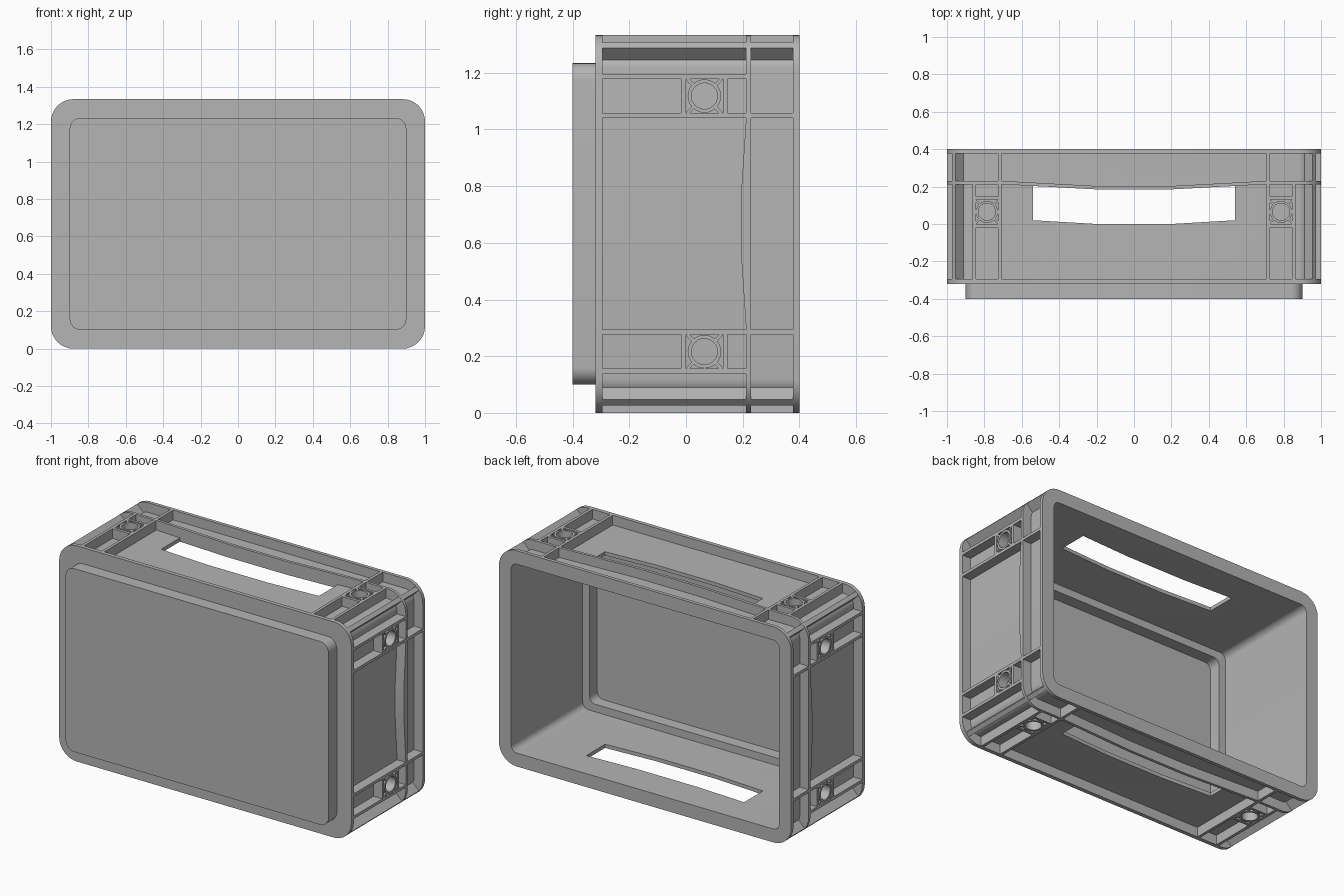
import bpy, bmesh, math
from mathutils import Matrix, Vector

if "Cube" in bpy.data.objects:
    bpy.data.objects.remove(bpy.data.objects["Cube"], do_unlink=True)

HX, HZ = 1.0, 0.667          # half width and half height
DEPTH = 0.06                 # how far the wall sits behind the rib tops
CORNER = 0.12                # outer corner radius
FRONT, BACK = -0.295, 0.378  # inner faces of the two flanges

grey = bpy.data.materials.new("grey plastic")
grey.use_nodes = True
COLOUR = (0.46, 0.46, 0.46, 1)
grey.diffuse_color = COLOUR
grey.node_tree.nodes["Principled BSDF"].inputs["Base Color"].default_value = COLOUR


def make(name, bm):
    bmesh.ops.recalc_face_normals(bm, faces=bm.faces[:])
    mesh = bpy.data.meshes.new(name)
    bm.to_mesh(mesh)
    bm.free()
    mesh.materials.append(grey)
    ob = bpy.data.objects.new(name, mesh)
    bpy.context.collection.objects.link(ob)
    return ob


def smooth(ob):
    bpy.ops.object.select_all(action='DESELECT')
    ob.select_set(True)
    bpy.context.view_layer.objects.active = ob
    bpy.ops.object.shade_smooth_by_angle(angle=math.radians(30))


def loop(inset, radius, y, bows=None):
    """Rounded rectangle; bows gives (outer, inner, dip) for long and short sides."""
    pts, steps = [], 8
    for k in range(4):
        sx, sz = ((1, 1), (-1, 1), (-1, -1), (1, -1))[k]
        cx, cz = sx * (HX - inset - radius), sz * (HZ - inset - radius)
        for i in range(steps + 1):
            a = math.pi / 2 * (k + i / steps)
            pts.append((cx + radius * math.cos(a), y, HZ + cz + radius * math.sin(a)))
        if bows:
            outer, inner, dip = bows[k % 2]
            for u, d in ((outer, 0), (inner, dip), (-inner, dip), (-outer, 0)):
                if k % 2 == 0:
                    pts.append((u * sz, y - d, HZ + sz * (HZ - inset)))
                else:
                    pts.append((sx * (HX - inset), y - d, HZ - u * sx * -1 if sx < 0 else HZ + u))
    return pts


def loft(loops, closed=False):
    bm = bmesh.new()
    rings = [[bm.verts.new(p) for p in pts] for pts in loops]
    n = len(rings[0])
    pairs = list(zip(rings, rings[1:]))
    if closed:
        pairs.append((rings[-1], rings[0]))
    for a, b in pairs:
        for i in range(n):
            j = (i + 1) % n
            bm.faces.new((a[i], a[j], b[j], b[i]))
    if not closed:
        bm.faces.new(rings[0])
        bm.faces.new(rings[-1])
    return bm


def box(bm, lo, hi, mat=Matrix()):
    lo, hi = Vector(lo), Vector(hi)
    size = Matrix.Diagonal((*(hi - lo), 1))
    bmesh.ops.create_cube(bm, size=1, matrix=mat @ Matrix.Translation((lo + hi) / 2) @ size)


def tube(bm, r_in, r_out, z0, z1, mat, n=24):
    rows = [[bm.verts.new(mat @ Vector((r * math.cos(math.tau * i / n),
                                        r * math.sin(math.tau * i / n), z)))
             for i in range(n)]
            for r, z in ((r_in, z0), (r_in, z1), (r_out, z1), (r_out, z0))]
    for k in range(4):
        a, b = rows[k], rows[(k + 1) % 4]
        for i in range(n):
            j = (i + 1) % n
            bm.faces.new((a[i], a[j], b[j], b[i]))


# Shell: foot, front flange, wall, back lip and hollow interior in one sweep
IN = 0.083
shell = make("crate_shell", loft([
    loop(0.1, 0.06, -0.4), loop(0.1, 0.06, -0.32),
    loop(0, CORNER, -0.32), loop(0, CORNER, FRONT),
    loop(DEPTH, 0.06, FRONT), loop(DEPTH, 0.06, BACK),
    loop(0, CORNER, BACK), loop(0, CORNER, 0.4),
    loop(IN, 0.04, 0.4), loop(IN, 0.04, -0.3),
    loop(0.13, 0.04, -0.3), loop(0.13, 0.04, -0.375)]))

# Bowed hand holes through the top and bottom walls
half = [(0.54, 0.02), (0.2, 0), (0.2, 0.187), (0.54, 0.203)]
outline = [half[0], half[1], (-0.2, 0), (-0.54, 0.02),
           (-0.54, 0.203), (-0.2, 0.187), half[2], half[3]]
cutter = make("hand_hole_cutter", loft([[(x, y, z) for x, y in outline] for z in (-1, 2)]))
cutter.hide_render = True
cut = shell.modifiers.new("hand_holes", 'BOOLEAN')
cut.operation, cut.solver, cut.object = 'DIFFERENCE', 'EXACT', cutter
smooth(shell)
for mod in [m.name for m in shell.modifiers if m.type == 'BOOLEAN']:
    bpy.ops.object.modifier_move_to_index(modifier=mod, index=0)
    bpy.ops.object.modifier_apply(modifier=mod)
bpy.data.objects.remove(cutter, do_unlink=True)

# Belt rib running round the crate, dipping in the middle of each wall
BOWS = ((0.7, 0.2, 0.027), (0.37, 0.1, 0.018))
Y0, Y1 = 0.212, 0.23
belt = make("belt_rib", loft([
    loop(0, CORNER, Y0, BOWS), loop(0, CORNER, Y1, BOWS),
    loop(DEPTH + 0.005, 0.055, Y1, BOWS), loop(DEPTH + 0.005, 0.055, Y0, BOWS)], closed=True))
smooth(belt)

# Ribs and screw bosses, the same pattern near both ends of every wall
T, GAP = 0.018, 0.12
for k, wall in enumerate(("top", "right_hand", "bottom", "left_hand")):
    h, u0 = (HZ, 0.708) if k % 2 == 0 else (HX, 0.373)
    place = Matrix.Translation((0, 0, HZ)) @ Matrix.Rotation(k * math.pi / 2, 4, 'Y')
    w0, w1 = h - DEPTH - 0.005, h
    ribs, bosses = bmesh.new(), bmesh.new()
    for s in (-1, 1):
        def rib(u, v, u2, v2):
            a, b = sorted((s * u, s * u2))
            box(ribs, (a, v, w0), (b, v2, w1), place)
        a, b = u0 + T, u0 + T + GAP
        rib(u0, FRONT, a, Y0)
        rib(u0, Y1, a, BACK)
        rib(b, FRONT, b + T, Y0)
        rib(a, -0.018, b, 0)
        rib(a, 0.13, b, 0.146)
        centre = place @ Matrix.Translation((s * (a + b) / 2, 0.065, 0))
        tube(bosses, 0.046, 0.059, w0, w1, centre)
        for q in range(4):
            turn = centre @ Matrix.Rotation(math.pi / 4 + q * math.pi / 2, 4, 'Z')
            box(bosses, (0.056, -0.006, w0), (0.086, 0.006, w1), turn)
    make(wall + "_wall_ribs", ribs)
    smooth(make(wall + "_screw_bosses", bosses))

# Diagonal rib in each rounded corner
bm = bmesh.new()
for sx in (-1, 1):
    for sz in (-1, 1):
        at = Matrix.Translation((sx * (HX - CORNER), 0, HZ + sz * (HZ - CORNER)))
        turn = Matrix.Rotation(-math.atan2(sz, sx), 4, 'Y')
        box(bm, (0.045, FRONT, -0.014), (0.118, BACK, 0.014), at @ turn)
make("corner_ribs", bm)
